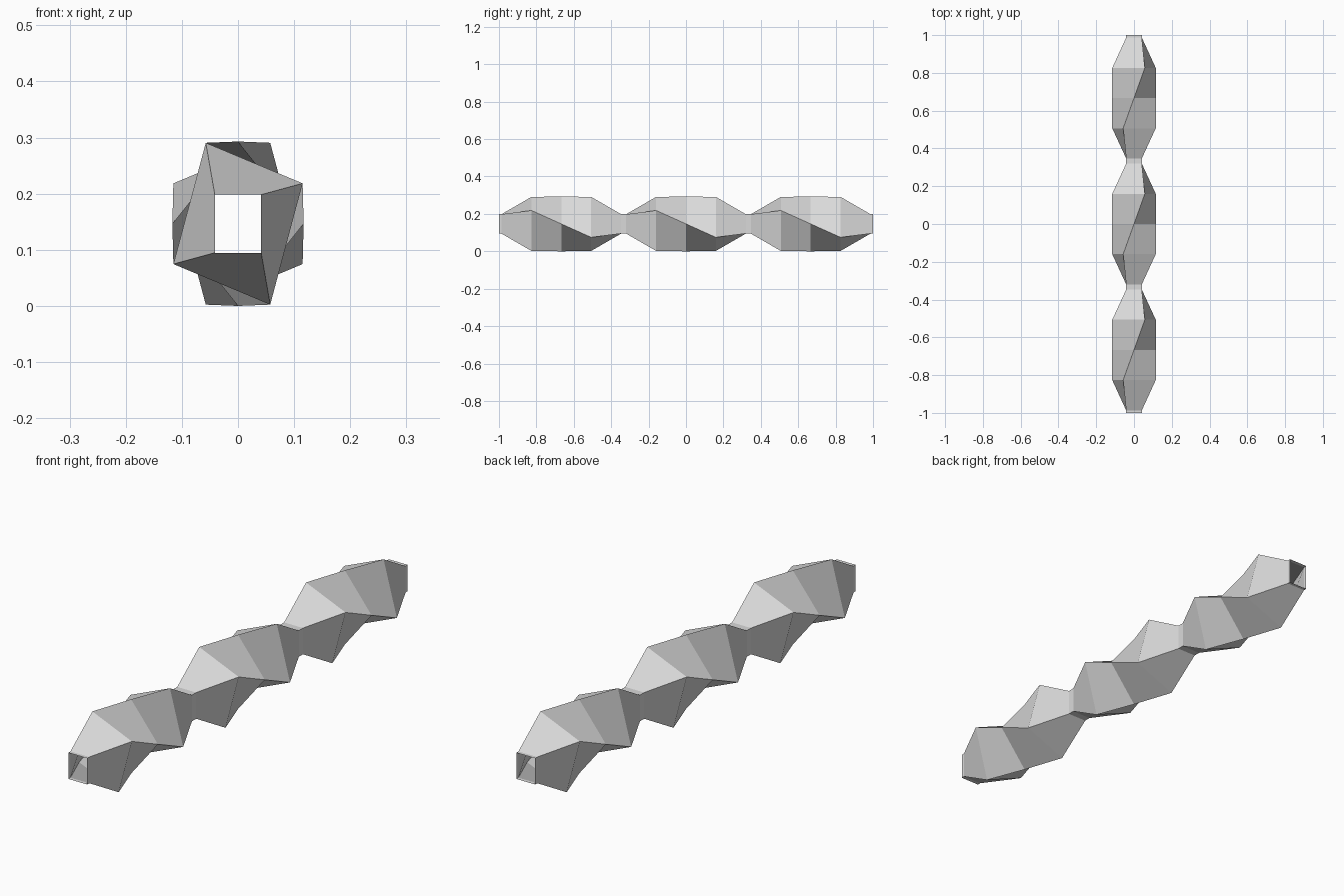
import bpy
import bmesh
from math import sin, cos, radians, pi

cube = bpy.data.objects.get("Cube")
if cube:
    bpy.data.objects.remove(cube, do_unlink=True)

HALF_W, HALF_H = 0.117, 0.1465
SIDES, MODULES = 4, 3
PITCH = 2 / MODULES

# One bulging module: (offset along y, twist in degrees, relative radius)
STATIONS = [(-0.32, -45, 0.5), (-0.16, -26.5, 1.1), (0, 0, 1),
            (0.16, 26.5, 1.1), (0.32, 45, 0.5)]

# Plain grey surface
grey = bpy.data.materials.new("light grey")
grey.use_nodes = True
colour = (0.7, 0.7, 0.7, 1)
grey.diffuse_color = colour
grey.node_tree.nodes["Principled BSDF"].inputs["Base Color"].default_value = colour

bm = bmesh.new()


def add_ring(y, twist, radius):
    """Square section, twisted about the tube axis and squashed in width."""
    ring = []
    for i in range(SIDES):
        a = radians(twist) + 2 * pi * i / SIDES
        ring.append(bm.verts.new((HALF_W * radius * sin(a), y,
                                  HALF_H * (1 + radius * cos(a)))))
    return ring


# Each module turns a quarter further than the last; short collars end the tube
rings = [add_ring(-1, -45, 0.5)]
for m in range(MODULES):
    centre = (m - (MODULES - 1) / 2) * PITCH
    for y, twist, radius in STATIONS:
        rings.append(add_ring(centre + y, twist + 90 * m, radius))
rings.append(add_ring(1, 45 + 90 * (MODULES - 1), 0.5))

# Open-ended skin between successive rings
for a, b in zip(rings, rings[1:]):
    for i in range(SIDES):
        j = (i + 1) % SIDES
        bm.faces.new((a[i], b[i], b[j], a[j]))
bmesh.ops.recalc_face_normals(bm, faces=bm.faces[:])

mesh = bpy.data.meshes.new("twisted_tube")
bm.to_mesh(mesh)
bm.free()
mesh.materials.append(grey)
tube = bpy.data.objects.new("twisted_tube", mesh)
bpy.context.collection.objects.link(tube)
